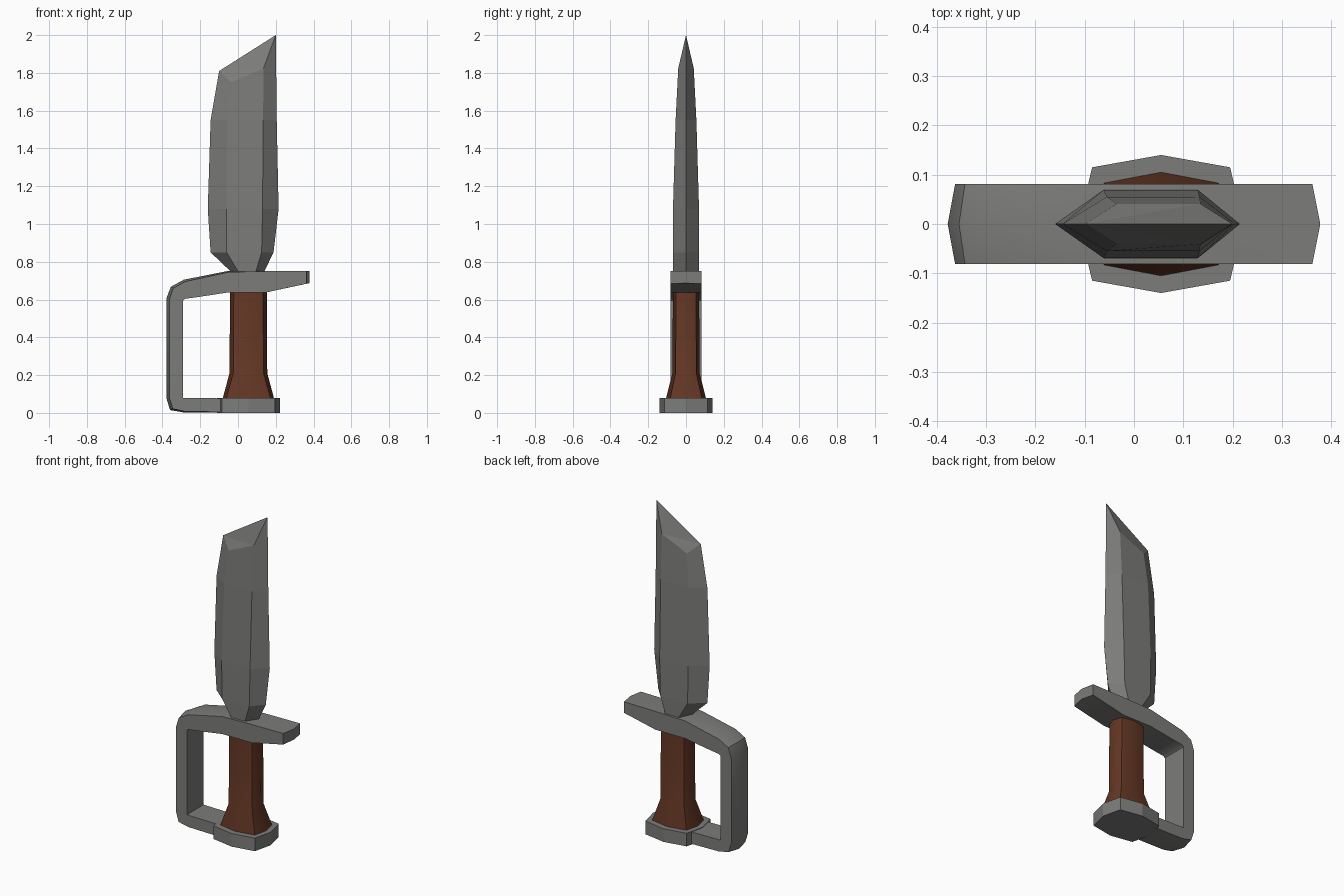
import bpy, bmesh, math

if "Cube" in bpy.data.objects:
    bpy.data.objects.remove(bpy.data.objects["Cube"])


def material(name, rgb):
    m = bpy.data.materials.new(name)
    m.diffuse_color = (*rgb, 1)
    m.use_nodes = True
    m.node_tree.nodes["Principled BSDF"].inputs["Base Color"].default_value = m.diffuse_color
    return m


steel = material("grey steel", (0.2, 0.2, 0.195))
leather = material("brown grip", (0.127, 0.038, 0.018))


def loft(name, rings, mat, smooth=None):
    """Skin a list of equal-length point rings and cap both ends."""
    bm = bmesh.new()
    vs = [[bm.verts.new(p) for p in ring] for ring in rings]
    n = len(rings[0])
    for a, b in zip(vs, vs[1:]):
        for i in range(n):
            j = (i + 1) % n
            bm.faces.new((a[i], a[j], b[j], b[i]))
    bm.faces.new(vs[0])
    bm.faces.new(vs[-1])
    bmesh.ops.remove_doubles(bm, verts=bm.verts, dist=1e-5)
    bmesh.ops.recalc_face_normals(bm, faces=bm.faces)
    me = bpy.data.meshes.new(name)
    bm.to_mesh(me)
    bm.free()
    me.materials.append(mat)
    ob = bpy.data.objects.new(name, me)
    bpy.context.collection.objects.link(ob)
    if smooth:
        bpy.ops.object.select_all(action='DESELECT')
        ob.select_set(True)
        bpy.context.view_layer.objects.active = ob
        bpy.ops.object.shade_smooth_by_angle(angle=math.radians(smooth))
    return ob


# Blade: hexagonal section (back edge, flats, cutting edge)
def blade_ring(left, flat_l, flat_r, right, y):
    def p(q, yy):
        return (q[0], yy, q[1])
    return [p(left, 0), p(flat_l, -y), p(flat_r, -y),
            p(right, 0), p(flat_r, y), p(flat_l, y)]


levels = [(0.70, -0.04, 0.0, 0.095, 0.14, 0.068),
          (0.75, -0.04, 0.0, 0.095, 0.14, 0.068),
          (0.85, -0.145, -0.06, 0.125, 0.188, 0.07),
          (1.08, -0.16, -0.062, 0.13, 0.215, 0.069),
          (1.55, -0.145, -0.055, 0.133, 0.205, 0.055)]
rings = [blade_ring((a, z), (b, z), (c, z), (d, z), y)
         for z, a, b, c, d, y in levels]
rings.append(blade_ring((-0.10, 1.81), (-0.035, 1.75),
                        (0.135, 1.825), (0.20, 2.0), 0.041))
# Clipped point: the last flats fold onto the line from back edge to tip
rings.append(blade_ring((-0.10, 1.81), (-0.10, 1.81),
                        (0.20, 2.0), (0.20, 2.0), 0.0))


def blade():
    bm = bmesh.new()
    vs = [[bm.verts.new(p) for p in r] for r in rings[:-1]]
    for a, b in zip(vs, vs[1:]):
        for i in range(6):
            j = (i + 1) % 6
            bm.faces.new((a[i], a[j], b[j], b[i]))
    bm.faces.new(vs[0])
    t = vs[-1]
    for l, r in ((1, 2), (5, 4)):
        bm.faces.new((t[0], t[l], t[r]))
        bm.faces.new((t[0], t[r], t[3]))
    bmesh.ops.recalc_face_normals(bm, faces=bm.faces)
    me = bpy.data.meshes.new("blade")
    bm.to_mesh(me)
    bm.free()
    me.materials.append(steel)
    bpy.context.collection.objects.link(bpy.data.objects.new("blade", me))


blade()


# Grip and pommel: eight-sided rings around x = 0.055
def octagon(z, rx, dx, dy, ry, cx=0.055):
    pts = [(rx, 0), (dx, dy), (0, ry), (-dx, dy),
           (-rx, 0), (-dx, -dy), (0, -ry), (dx, -dy)]
    return [(cx + x, y, z) for x, y in pts]


loft("grip", [octagon(0.06, 0.138, 0.118, 0.083, 0.105),
              octagon(0.08, 0.135, 0.116, 0.083, 0.105),
              octagon(0.21, 0.10, 0.08, 0.055, 0.072),
              octagon(0.68, 0.097, 0.077, 0.053, 0.069)], leather, 50)
loft("pommel", [octagon(z, 0.167, 0.14, 0.115, 0.14) for z in (0, 0.08)], steel)

# Hand guard: (outer side, outer middle, inner side, inner middle) as x, z
W = 0.081
path = [((0.362, 0.752), (0.378, 0.752), (0.362, 0.684), (0.378, 0.687)),
        ((0.15, 0.75), (0.15, 0.75), (0.15, 0.638), (0.15, 0.638)),
        ((-0.05, 0.745), (-0.05, 0.752), (-0.05, 0.638), (-0.05, 0.638)),
        ((-0.28, 0.695), (-0.287, 0.705), (-0.22, 0.612), (-0.22, 0.612)),
        ((-0.343, 0.66), (-0.355, 0.668), (-0.28, 0.604), (-0.28, 0.604)),
        ((-0.363, 0.60), (-0.378, 0.61), (-0.29, 0.595), (-0.29, 0.595)),
        ((-0.363, 0.08), (-0.378, 0.075), (-0.29, 0.08), (-0.29, 0.08)),
        ((-0.345, 0.022), (-0.36, 0.015), (-0.285, 0.08), (-0.285, 0.08)),
        ((-0.28, 0.008), (-0.285, 0.002), (-0.27, 0.08), (-0.27, 0.08)),
        ((-0.02, 0.004), (-0.02, 0.002), (-0.02, 0.076), (-0.02, 0.076))]
loft("hand_guard", [[(o[0], -W, o[1]), (om[0], 0, om[1]), (o[0], W, o[1]),
                     (i[0], W, i[1]), (im[0], 0, im[1]), (i[0], -W, i[1])]
                    for o, om, i, im in path], steel, 35)
